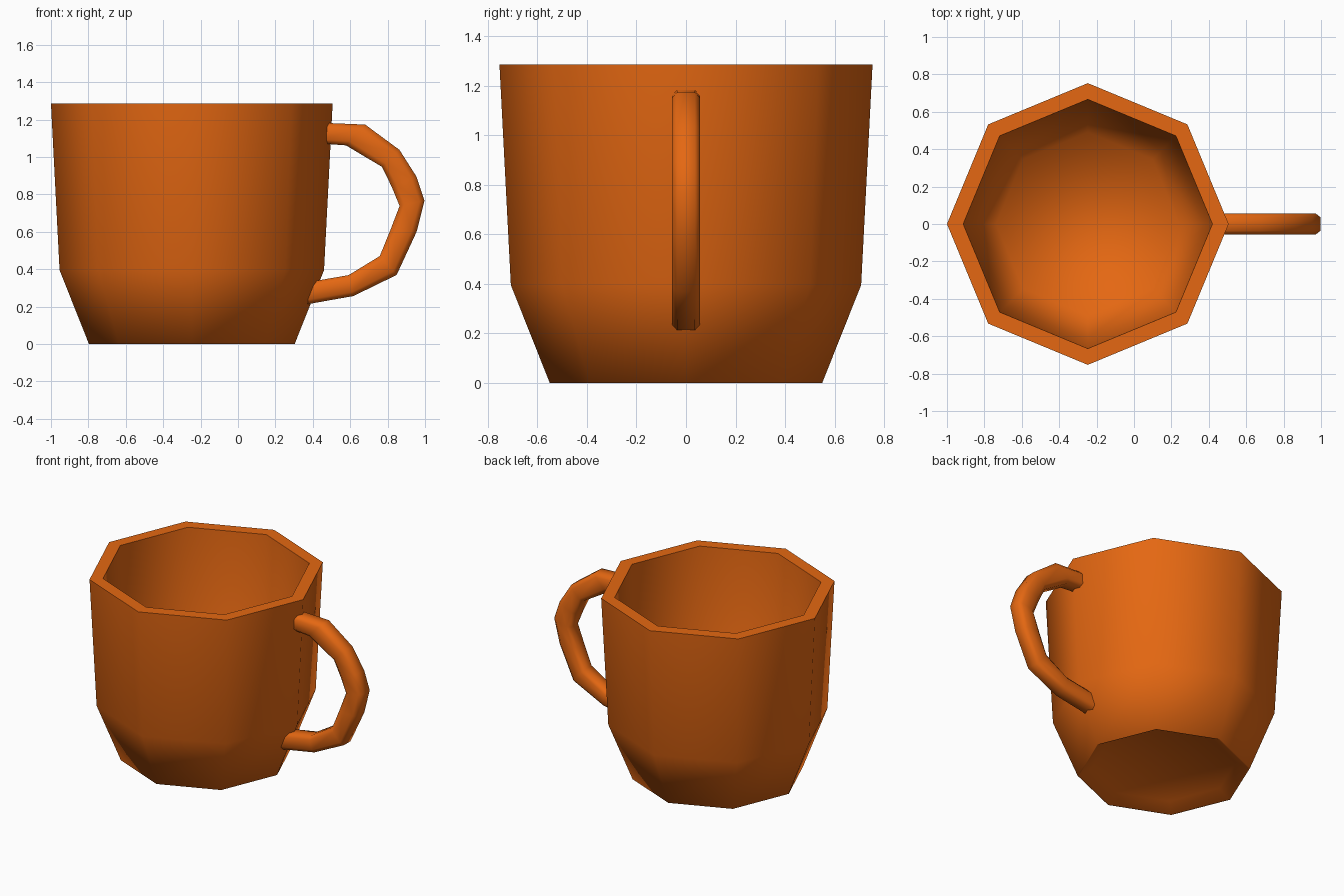
import bpy, bmesh, math
from mathutils import Vector

if "Cube" in bpy.data.objects:
    bpy.data.objects.remove(bpy.data.objects["Cube"])

orange = bpy.data.materials.new("orange_ceramic")
orange.diffuse_color = (0.78, 0.137, 0.006, 1)
orange.use_nodes = True
orange.node_tree.nodes["Principled BSDF"].inputs["Base Color"].default_value = orange.diffuse_color


def skin_rings(name, rings, smooth_angle):
    """Join equal-sized rings of points into a closed tube, capped at both ends."""
    bm = bmesh.new()
    loops = [[bm.verts.new(p) for p in ring] for ring in rings]
    n = len(loops[0])
    for a, b in zip(loops, loops[1:]):
        for i in range(n):
            j = (i + 1) % n
            bm.faces.new((a[i], a[j], b[j], b[i]))
    bm.faces.new(loops[0])
    bm.faces.new(loops[-1])
    bmesh.ops.recalc_face_normals(bm, faces=bm.faces)
    mesh = bpy.data.meshes.new(name)
    bm.to_mesh(mesh)
    bm.free()
    obj = bpy.data.objects.new(name, mesh)
    bpy.context.collection.objects.link(obj)
    mesh.materials.append(orange)
    bpy.ops.object.select_all(action='DESELECT')
    obj.select_set(True)
    bpy.context.view_layer.objects.active = obj
    bpy.ops.object.shade_smooth_by_angle(angle=math.radians(smooth_angle))
    return obj


# Cup: eight-sided profile (radius, height) from the hollow underside,
# up the outer wall, over the rim and down to the inner floor
SIDES, CUP_X = 8, -0.247
profile = [(0.46, 0.05), (0.54, 0.0), (0.55, 0.0), (0.707, 0.395), (0.753, 1.285),
           (0.666, 1.285), (0.622, 0.40), (0.49, 0.09)]
cup_rings = [[(CUP_X + r * math.cos(math.tau * i / SIDES),
               r * math.sin(math.tau * i / SIDES), z) for i in range(SIDES)]
             for r, z in profile]
skin_rings("cup", cup_rings, 75)

# Handle: outer and inner edge points (x, z), with a chamfered section between them
outer = [(0.44, 1.183), (0.68, 1.173), (0.863, 1.038), (0.954, 0.895), (0.997, 0.767),
         (0.955, 0.60), (0.848, 0.369), (0.616, 0.256), (0.35, 0.209)]
inner = [(0.44, 1.072), (0.577, 1.062), (0.77, 0.947), (0.822, 0.84), (0.864, 0.738),
         (0.815, 0.61), (0.758, 0.47), (0.591, 0.368), (0.342, 0.325)]
# Section points: (share of the way from outer to inner edge, y)
section = [(0, -0.036), (0, 0.036), (0.2, 0.057), (0.8, 0.057),
           (1, 0.036), (1, -0.036), (0.8, -0.057), (0.2, -0.057)]
handle_rings = []
for o, i in zip(outer, inner):
    o, i = Vector((o[0], 0, o[1])), Vector((i[0], 0, i[1]))
    handle_rings.append([o.lerp(i, t) + Vector((0, y, 0)) for t, y in section])
skin_rings("handle", handle_rings, 60)
